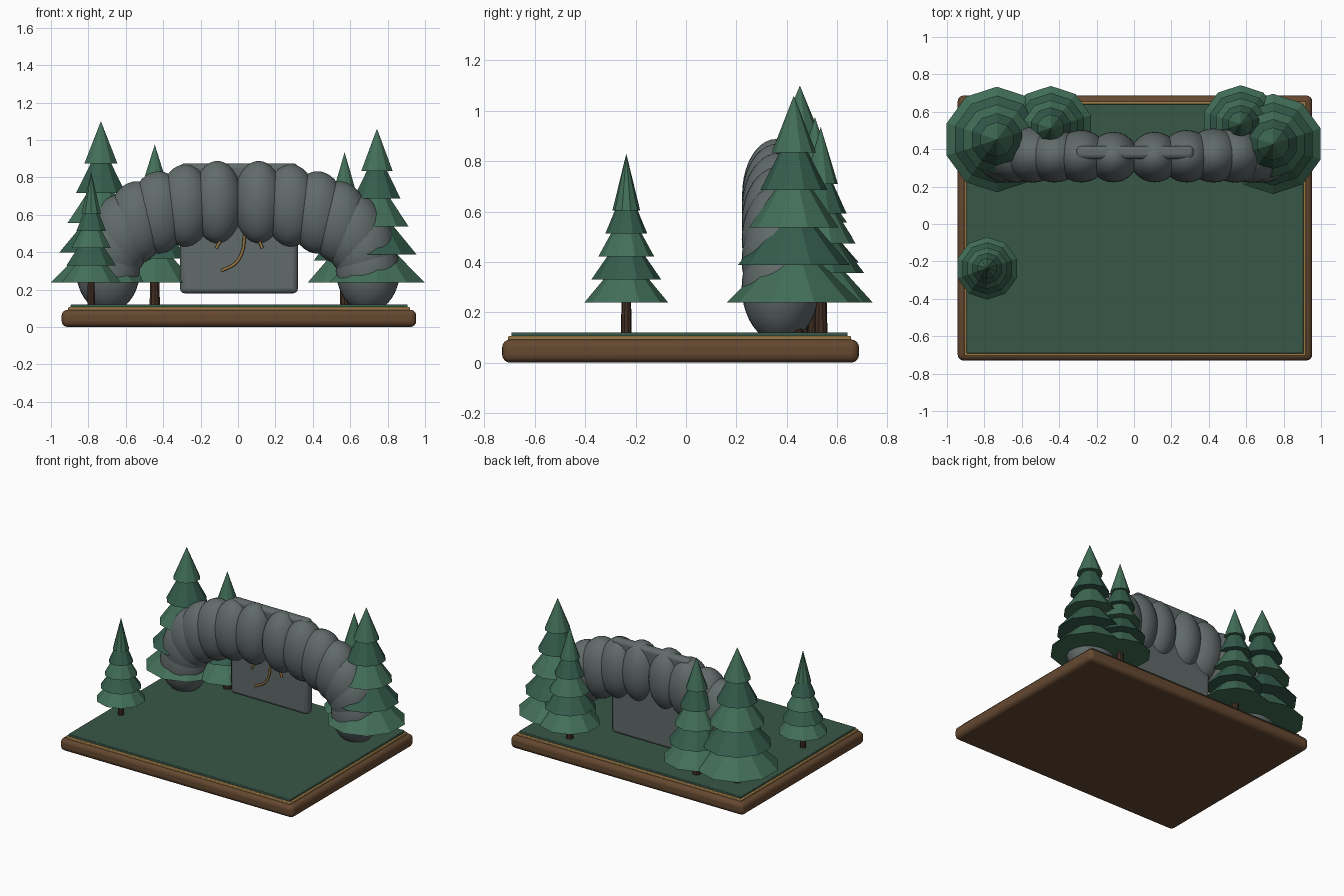
import bpy, math

if "Cube" in bpy.data.objects:
    bpy.data.objects.remove(bpy.data.objects["Cube"])


def mat(name, rgb):
    m = bpy.data.materials.new(name)
    m.diffuse_color = (*rgb, 1)
    m.use_nodes = True
    m.node_tree.nodes["Principled BSDF"].inputs["Base Color"].default_value = m.diffuse_color
    return m


WOOD = mat("wood", (0.13, 0.065, 0.03))
BARK = mat("bark", (0.055, 0.028, 0.017))
GOLD = mat("gold", (0.32, 0.19, 0.06))
MOSS = mat("moss", (0.04, 0.095, 0.065))
PINE = [mat("pine_light", (0.055, 0.16, 0.1)), mat("pine_dark", (0.035, 0.11, 0.075))]
ROCK = mat("rock", (0.12, 0.145, 0.145))


def finish(ob, name, material, smooth=None):
    ob.name = name
    ob.data.materials.append(material)
    if smooth:
        bpy.ops.object.shade_smooth_by_angle(angle=math.radians(smooth))
    return ob


def box(name, x0, x1, y0, y1, z0, z1, material, bevel, segments=3):
    bpy.ops.mesh.primitive_cube_add(size=1, location=((x0 + x1) / 2, (y0 + y1) / 2, (z0 + z1) / 2))
    ob = bpy.context.object
    ob.scale = (x1 - x0, y1 - y0, z1 - z0)
    bpy.ops.object.transform_apply(location=False, rotation=False, scale=True)
    mod = ob.modifiers.new("bevel", "BEVEL")
    mod.width, mod.segments = bevel, segments
    return finish(ob, name, material, 40)


def cone(name, x, y, z, r1, r2, depth, sides, material):
    bpy.ops.mesh.primitive_cone_add(vertices=sides, radius1=r1, radius2=r2, depth=depth,
                                    location=(x, y, z + depth / 2))
    return finish(bpy.context.object, name, material)


# Display base: rounded wooden plinth, gold trim and moss ground
box("plinth", -0.943, 0.953, -0.73, 0.687, 0, 0.092, WOOD, 0.032, 4)
box("gold_trim", -0.908, 0.92, -0.706, 0.655, 0.08, 0.106, GOLD, 0.005, 2)
box("ground", -0.895, 0.907, -0.693, 0.642, 0.1, 0.12, MOSS, 0.004, 2)

# Cave arch: overlapping boulders along a superellipse
COUNT, P = 14, 2.3
for i in range(COUNT):
    t = math.pi * i / (COUNT - 1)
    c, s = math.cos(t), max(math.sin(t), 0.0)
    x = math.copysign(abs(c) ** (2 / P), c) * 0.695
    z = 0.3 + 0.37 * s ** (2 / P)
    side = abs(c)
    bpy.ops.mesh.primitive_uv_sphere_add(segments=32, ring_count=20, radius=1,
                                         location=(x, 0.355 + 0.02 * side, z))
    ob = bpy.context.object
    ob.scale = (0.13 + 0.04 * side, 0.132 + 0.022 * side, 0.22)
    finish(ob, f"arch_boulder_{i + 1}", ROCK, 60)

# Slab closing the cave mouth
box("cave_back_wall", -0.31, 0.32, 0.347, 0.417, 0.18, 0.875, ROCK, 0.025, 3)

# Hanging roots
roots = [
    [(0.035, 0.49), (0.022, 0.40), (-0.015, 0.34), (-0.09, 0.30)],
    [(-0.08, 0.48), (-0.10, 0.45), (-0.117, 0.42)],
    [(0.10, 0.48), (0.118, 0.45), (0.13, 0.42)],
]
for n, pts in enumerate(roots):
    cu = bpy.data.curves.new(f"hanging_root_{n + 1}", "CURVE")
    cu.dimensions = "3D"
    cu.bevel_depth, cu.bevel_resolution, cu.use_fill_caps = 0.008, 2, True
    sp = cu.splines.new("BEZIER")
    sp.bezier_points.add(len(pts) - 1)
    for bp, (x, z) in zip(sp.bezier_points, pts):
        bp.co = (x, 0.325, z)
        bp.handle_left_type = bp.handle_right_type = "AUTO"
    cu.materials.append(GOLD)
    bpy.context.collection.objects.link(bpy.data.objects.new(cu.name, cu))

# Pine trees: x, y, top height, bottom radius
trees = [
    (-0.733, 0.452, 1.10, 0.282),
    (0.743, 0.428, 1.06, 0.268),
    (-0.445, 0.512, 0.975, 0.226),
    (0.57, 0.535, 0.935, 0.207),
    (-0.785, -0.237, 0.83, 0.167),
]
TIERS, TIP, LOW = 5, 0.225, 0.238
for n, (x, y, top, r) in enumerate(trees, 1):
    cone(f"tree_{n}_trunk", x, y, 0.11, 0.13 * r, 0.1 * r, 0.25, 10, BARK)
    step = (top - TIP - LOW) / (TIERS - 1)
    for k in range(TIERS):
        depth = TIP if k == TIERS - 1 else step + 0.11
        cone(f"tree_{n}_tier_{k + 1}", x, y, LOW + step * k, r * (1 - 0.168 * k), 0,
             depth, 10, PINE[k % 2])
